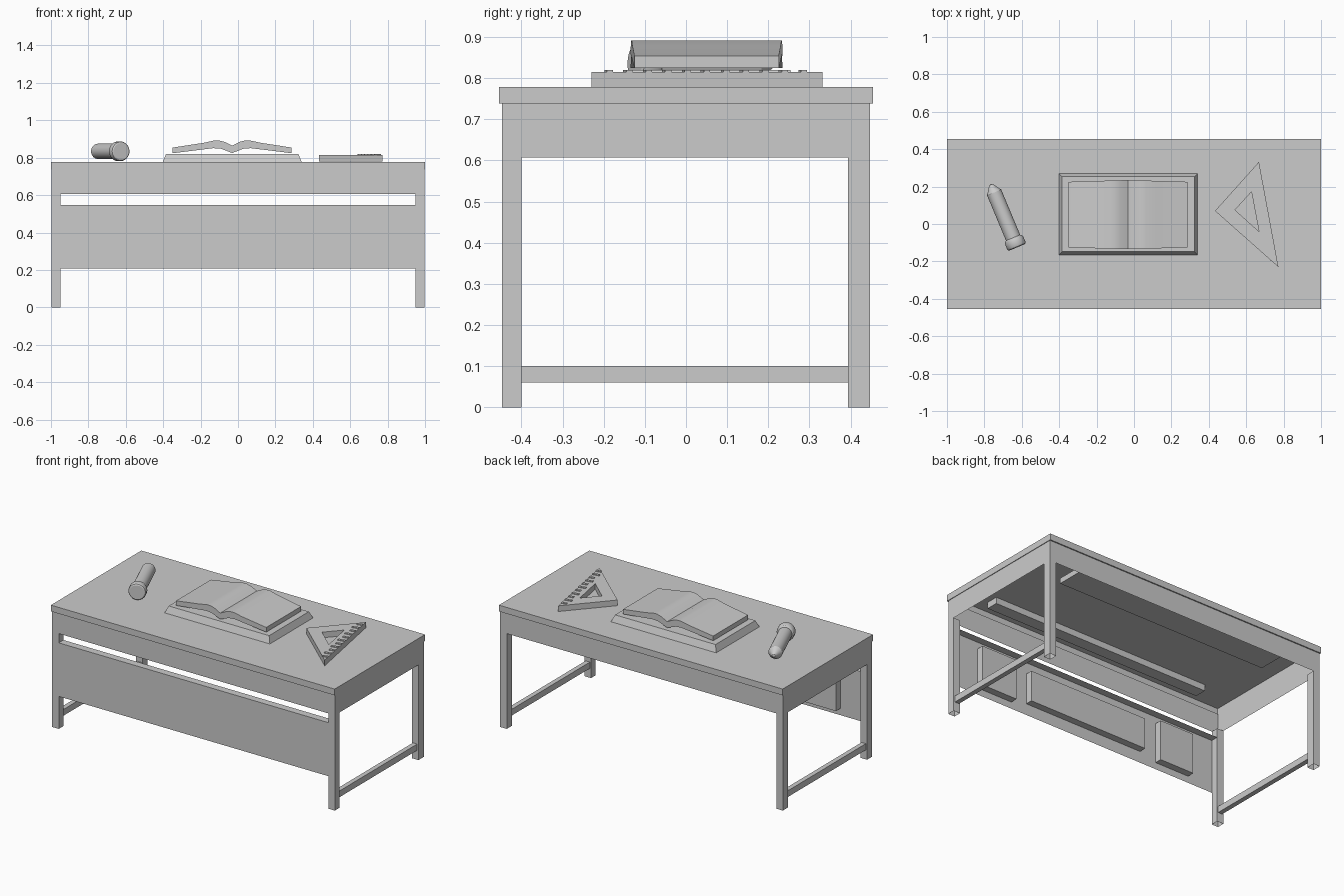
import bpy, bmesh, math
from mathutils import Vector, Matrix

if "Cube" in bpy.data.objects:
    bpy.data.objects.remove(bpy.data.objects["Cube"], do_unlink=True)

GREY = (0.6, 0.6, 0.6, 1)
mat = bpy.data.materials.new("plain grey")
mat.use_nodes = True
mat.diffuse_color = GREY
mat.node_tree.nodes["Principled BSDF"].inputs["Base Color"].default_value = GREY


def finish(name, bm):
    mesh = bpy.data.meshes.new(name)
    bm.to_mesh(mesh)
    bm.free()
    mesh.materials.append(mat)
    ob = bpy.data.objects.new(name, mesh)
    bpy.context.collection.objects.link(ob)
    return ob


def box(name, x0, x1, y0, y1, z0, z1, open_bottom=False):
    bm = bmesh.new()
    place = Matrix.Translation(((x0 + x1) / 2, (y0 + y1) / 2, (z0 + z1) / 2))
    size = Matrix.Diagonal((x1 - x0, y1 - y0, z1 - z0, 1))
    bmesh.ops.create_cube(bm, size=1, matrix=place @ size)
    bm.normal_update()
    if open_bottom:
        low = [f for f in bm.faces if f.normal.z < -0.5]
        bmesh.ops.delete(bm, geom=low, context="FACES_ONLY")
    return finish(name, bm)


def extrude(bm, faces, offset):
    new = bmesh.ops.extrude_face_region(bm, geom=faces)["geom"]
    verts = [g for g in new if isinstance(g, bmesh.types.BMVert)]
    bmesh.ops.translate(bm, verts=verts, vec=offset)


def prism(name, points, offset):
    """Extrude a closed outline of 3D points along an offset."""
    bm = bmesh.new()
    extrude(bm, [bm.faces.new([bm.verts.new(p) for p in points])], offset)
    bmesh.ops.recalc_face_normals(bm, faces=bm.faces)
    return finish(name, bm)


def sheet(name, u0, u1, v0, v1, at, pockets=(), push=(0, 0, 0)):
    """Thin sheet placed by at(u, v), with rectangular pockets pushed in."""
    us = sorted({u0, u1, *(u for p in pockets for u in p[:2])})
    vs = sorted({v0, v1, *(v for p in pockets for v in p[2:])})
    bm = bmesh.new()
    grid = [[bm.verts.new(at(u, v)) for v in vs] for u in us]
    pressed = []
    for i in range(len(us) - 1):
        for j in range(len(vs) - 1):
            f = bm.faces.new((grid[i][j], grid[i + 1][j],
                              grid[i + 1][j + 1], grid[i][j + 1]))
            u, v = (us[i] + us[i + 1]) / 2, (vs[j] + vs[j + 1]) / 2
            if any(a < u < b and c < v < d for a, b, c, d in pockets):
                pressed.append(f)
    if pressed:
        extrude(bm, pressed, push)
    return finish(name, bm)


def smooth(ob, degrees):
    bpy.ops.object.select_all(action="DESELECT")
    ob.select_set(True)
    bpy.context.view_layer.objects.active = ob
    bpy.ops.object.shade_smooth_by_angle(angle=math.radians(degrees))


TOP, RIM, APRON = 0.778, 0.738, 0.607     # heights
TX, TY = 1.0, 0.455                       # table top half sizes
OX, OY = 0.996, 0.4475                    # frame half sizes
IX, FRONT, BACK = 0.95, -0.40, 0.394      # inner sides of the legs

# Table top sheet with a pencil groove, and its overhanging rim
sheet("table_top", -TX, TX, -TY, TY, lambda x, y: (x, y, TOP),
      [(-0.77, 0.77, -0.37, -0.294)], (0, 0, -0.04))
bm = bmesh.new()
rings = [[bm.verts.new((sx * x, sy * y, z))
          for sx, sy in ((-1, -1), (1, -1), (1, 1), (-1, 1))]
         for x, y, z in ((TX, TY, TOP), (TX, TY, RIM), (OX, OY, RIM))]
for upper, lower in zip(rings, rings[1:]):
    for i in range(4):
        j = (i + 1) % 4
        bm.faces.new((lower[i], lower[j], upper[j], upper[i]))
finish("table_rim", bm)

# Aprons; the back one holds a long deep pocket
sheet("front_apron", -OX, OX, APRON, RIM, lambda u, z: (u, -OY, z))
sheet("back_apron", -OX, OX, APRON, RIM, lambda u, z: (-u, OY, z),
      [(-0.745, 0.745, 0.642, 0.676)], (0, -0.21, 0))
sheet("left_apron", -OY, OY, APRON, RIM, lambda u, z: (OX, u, z))
sheet("right_apron", -OY, OY, APRON, RIM, lambda u, z: (-OX, -u, z))

# Hollow legs and side stretchers
for side, s in (("left", 1), ("right", -1)):
    x0, x1 = sorted((s * IX, s * OX))
    for end, y0, y1 in (("front", -OY, FRONT), ("back", BACK, OY)):
        box(f"{side}_{end}_leg", x0, x1, y0, y1, 0, APRON, open_bottom=True)
    x0, x1 = sorted((s * 0.957, s * 0.987))
    box(f"{side}_stretcher", x0, x1, FRONT, BACK, 0.06, 0.10)

# Front panel with pressed recesses and a folded top edge
sheet("front_panel", -IX, IX, 0.207, 0.548, lambda x, z: (x, -OY, z),
      [(-0.775, -0.535, 0.25, 0.505), (0.53, 0.78, 0.25, 0.505),
       (-0.42, 0.42, 0.28, 0.475)], (0, 0.045, 0))
sheet("front_panel_fold", -IX, IX, -OY, FRONT, lambda x, y: (x, y, 0.548))

# Book rest with sloping sides
mid = Vector((-0.031, 0.0525))
rest = box("book_rest", -0.402, 0.34, -0.165, 0.27, TOP, 0.82, open_bottom=True)
for v in rest.data.vertices:
    if v.co.z > 0.8:
        v.co.x -= math.copysign(0.017, v.co.x - mid.x)
        v.co.y -= math.copysign(0.017, v.co.y - mid.y)

# Open book: a bent section drawn front to back, narrowing to its outer edges
half_top = [(0.0, 0.864), (0.042, 0.885), (0.07, 0.892),
            (0.095, 0.892), (0.15, 0.88), (0.318, 0.854)]
half_low = [(0.318, 0.824), (0.10, 0.851), (0.06, 0.848), (0.0, 0.825)]
top = [(-x, z) for x, z in reversed(half_top[1:])] + half_top
low = half_low + [(-x, z) for x, z in reversed(half_low[:-1])]
book = prism("open_book", [(mid.x + x, -0.135, z) for x, z in top + low],
             (0, 0.37, 0))
for v in book.data.vertices:
    v.co.y -= math.copysign(0.03 * abs(v.co.x - mid.x), v.co.y - 0.05)
smooth(book, 16)

# Set square with a triangular hole and raised ticks
A, B, C = Vector((0.433, 0.07)), Vector((0.668, 0.332)), Vector((0.772, -0.23))
hole = [(0.54, 0.075, 0.7), (0.628, 0.172, 0.7), (0.668, -0.04, 0.7)]
square = prism("set_square", [(*p, TOP + 0.001) for p in (A, B, C)], (0, 0, 0.036))
cutter = prism("cutter", hole, (0, 0, 0.3))
mod = square.modifiers.new("hole", "BOOLEAN")
mod.operation, mod.solver, mod.object = "DIFFERENCE", "EXACT", cutter
deps = bpy.context.evaluated_depsgraph_get()
square.data = bpy.data.meshes.new_from_object(square.evaluated_get(deps))
square.modifiers.clear()
bpy.data.objects.remove(cutter, do_unlink=True)

along = (C - B).normalized()
inward = Vector((along.y, -along.x))
for i in range(11):
    p = B + along * (0.038 + i * 0.048)
    reach = 0.045 if i % 2 else 0.035
    q = p + along * 0.015
    corners = [p, q, q + inward * reach, p + inward * reach]
    prism(f"tick_{i + 1}", [(*c, 0.815) for c in corners], (0, 0, 0.005))

# Torch: a lathed profile laid on the table
profile = [(0, 0), (0.044, 0), (0.05, 0.004), (0.053, 0.012), (0.053, 0.04),
           (0.049, 0.05), (0.041, 0.056), (0.041, 0.318), (0.01, 0.363), (0, 0.367)]
bm = bmesh.new()
verts = [bm.verts.new((r, 0, h)) for r, h in profile]
edges = [bm.edges.new(pair) for pair in zip(verts, verts[1:])]
bmesh.ops.spin(bm, geom=verts + edges, axis=(0, 0, 1), cent=(0, 0, 0),
               angle=math.tau, steps=32)
bmesh.ops.remove_doubles(bm, verts=bm.verts, dist=0.0002)
bmesh.ops.recalc_face_normals(bm, faces=bm.faces)
aim = Vector((-0.386, 0.923, 0)).to_track_quat("Z", "Y").to_matrix().to_4x4()
bm.transform(Matrix.Translation((-0.625, -0.125, 0.834)) @ aim)
smooth(finish("torch", bm), 30)
